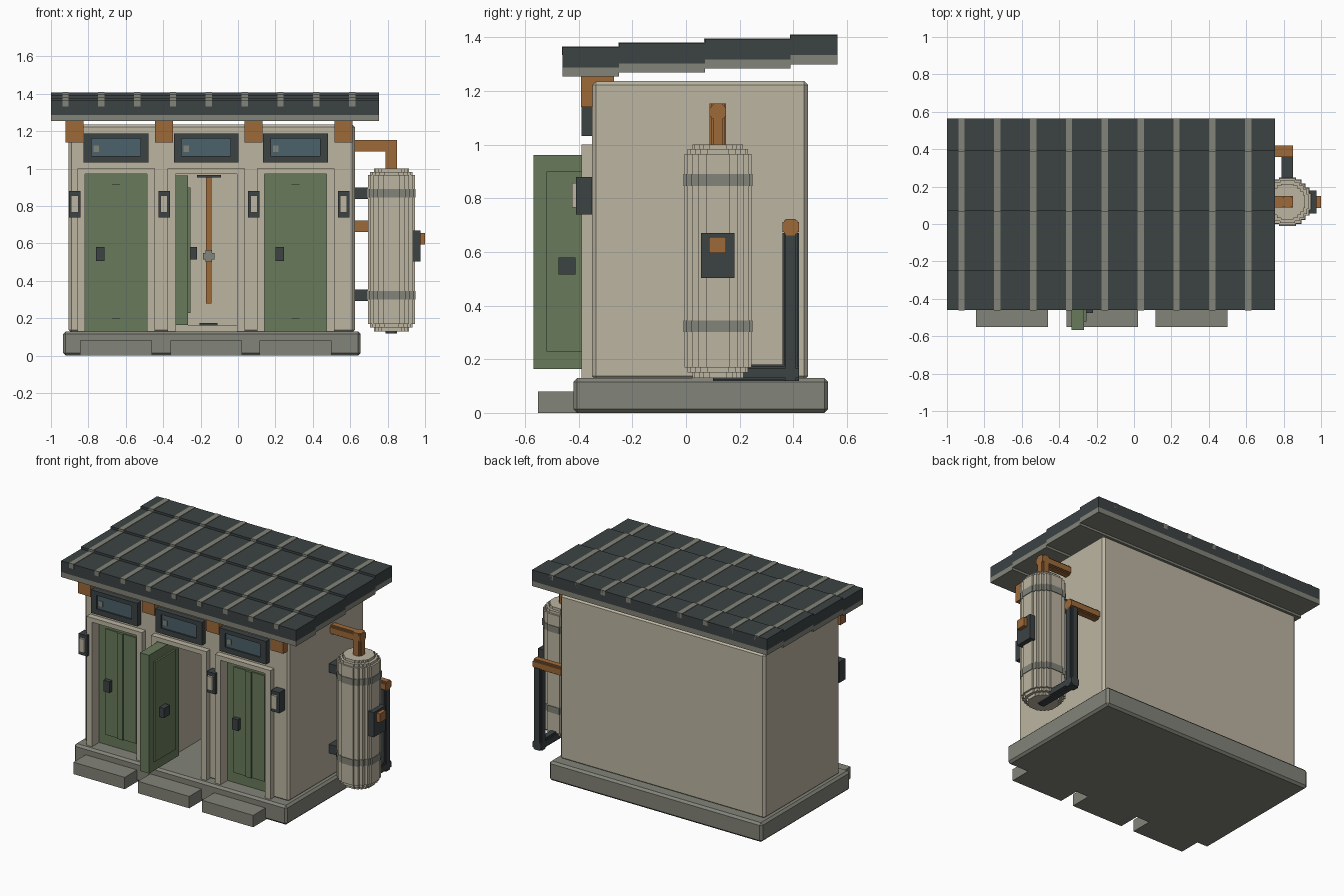
import bpy, bmesh
from mathutils import Vector

old = bpy.data.objects.get("Cube")
if old:
    bpy.data.objects.remove(old, do_unlink=True)


def material(name, rgb):
    lin = [((c / 255 + 0.055) / 1.055) ** 2.4 for c in rgb]
    m = bpy.data.materials.new(name)
    m.use_nodes = True
    m.diffuse_color = (*lin, 1)
    m.node_tree.nodes["Principled BSDF"].inputs["Base Color"].default_value = (*lin, 1)
    return m


BEIGE = material("beige plaster", (188, 181, 162))
GREEN = material("green paint", (104, 122, 91))
GREY = material("grey concrete", (130, 131, 120))
DARK = material("dark slate", (60, 66, 68))
ORANGE = material("orange copper", (158, 106, 58))
GLASS = material("blue glass", (75, 98, 107))


def finish(name, bm, mats):
    bmesh.ops.recalc_face_normals(bm, faces=bm.faces[:])
    me = bpy.data.meshes.new(name)
    bm.to_mesh(me)
    bm.free()
    for m in mats:
        me.materials.append(m)
    ob = bpy.data.objects.new(name, me)
    bpy.context.collection.objects.link(ob)
    return ob


def box(name, x, y, z, mat, bevel=0.0):
    """Box from (min, max) ranges, optionally with chamfered edges."""
    bm = bmesh.new()
    bmesh.ops.create_cube(bm, size=1)
    for v in bm.verts:
        v.co = [r[0] + (c + 0.5) * (r[1] - r[0]) for c, r in zip(v.co, (x, y, z))]
    if bevel:
        bmesh.ops.bevel(bm, geom=bm.edges[:], offset=bevel, segments=1,
                        affect='EDGES', profile=0.5)
    return finish(name, bm, [mat])


TANK_STEPS = [(1, .35), (.92, .35), (.92, .58), (.76, .58), (.76, .76),
              (.58, .76), (.58, .92), (.35, .92), (.35, 1)]
PIPE_STEPS = [(1, .6), (.8, .6), (.8, .8), (.6, .8), (.6, 1)]


def prism(name, steps, r, start, end, mat):
    """Prism with a stair-stepped round section between two points."""
    start, end = Vector(start), Vector(end)
    q = (end - start).to_track_quat('Z', 'Y')
    ring = []
    quarter = [(a * r, b * r) for a, b in steps]
    for _ in range(4):
        ring += quarter
        quarter = [(-b, a) for a, b in quarter]
    bm = bmesh.new()
    face = bm.faces.new([bm.verts.new(start + q @ Vector((a, b, 0))) for a, b in ring])
    ext = bmesh.ops.extrude_face_region(bm, geom=[face], use_keep_orig=True)
    bmesh.ops.translate(bm, vec=end - start,
                        verts=[g for g in ext['geom'] if isinstance(g, bmesh.types.BMVert)])
    return finish(name, bm, [mat])


BAYS = [-0.652, -0.17, 0.308]      # door bay centres
HALF = 0.165                       # half width of an opening
PIERS = [-0.873, -0.395, 0.085, 0.565]

# Foundation and steps
box("foundation", (-0.935, 0.655), (-0.42, 0.53), (0.0, 0.13), GREY, 0.014)
for i, c in enumerate(BAYS):
    box(f"step_{i + 1}", (c - 0.192, c + 0.192), (-0.552, -0.40), (0.0, 0.08), GREY)

# Wall block with the three bays cut out; the middle one is a deep cabin
walls = box("walls", (-0.905, 0.625), (-0.35, 0.455), (0.122, 1.237), BEIGE, 0.015)
for i, c in enumerate(BAYS):
    back = 0.36 if i == 1 else -0.27
    cutter = box("bay_cutter", (c - HALF, c + HALF), (-0.5, back), (0.05, 0.97), BEIGE)
    cutter.hide_render = True
    mod = walls.modifiers.new("bay", 'BOOLEAN')
    mod.operation, mod.solver, mod.object = 'DIFFERENCE', 'EXACT', cutter
    bpy.context.view_layer.objects.active = walls
    bpy.ops.object.modifier_apply(modifier=mod.name)
    bpy.data.objects.remove(cutter, do_unlink=True)

# Green lower band on the outer faces only
bm = bmesh.new()
bm.from_mesh(walls.data)
bmesh.ops.bisect_plane(bm, geom=bm.verts[:] + bm.edges[:] + bm.faces[:],
                       plane_co=(0, 0, 0.51), plane_no=(0, 0, 1))
for f in bm.faces:
    p = f.calc_center_median()
    outside = p.y < -0.34 or p.y > 0.43 or p.x < -0.885 or p.x > 0.605
    f.material_index = 1 if outside and p.z < 0.51 else 0
bm.to_mesh(walls.data)
bm.free()
walls.data.materials.clear()
walls.data.materials.append(BEIGE)
walls.data.materials.append(GREEN)

# Door frames and transom windows
for i, c in enumerate(BAYS):
    n = i + 1
    for side, s in (("left", 1), ("right", -1)):
        xs = sorted((c + s * HALF, c + s * (HALF + 0.042)))
        box(f"frame_{n}_{side}_jamb", xs, (-0.39, -0.345), (0.13, 0.97), BEIGE)
    box(f"frame_{n}_header", (c - HALF - 0.042, c + HALF + 0.042), (-0.39, -0.345),
        (0.97, 1.0), BEIGE)
    w0, w1, z0, z1 = c - 0.173, c + 0.173, 1.032, 1.188
    box(f"window_{n}_backing", (w0, w1), (-0.375, -0.34), (z0, z1), DARK)
    box(f"window_{n}_glass", (w0 + 0.042, w1 - 0.042), (-0.38, -0.37), (1.068, 1.16), GLASS)
    for part, xr, zr in (("left", (w1 - 0.042, w1), (z0, z1)),
                         ("right", (w0, w0 + 0.042), (z0, z1)),
                         ("bottom", (w0, w1), (z0, 1.068)),
                         ("top", (w0, w1), (1.16, z1))):
        box(f"window_{n}_{part}_rail", xr, (-0.39, -0.37), zr, DARK)
    box(f"window_{n}_glint", (w0 + 0.052, w0 + 0.082), (-0.383, -0.379), (1.09, 1.125), GREY)

# Closed doors with raised panel, batten and handle
for n, c in ((1, BAYS[0]), (3, BAYS[2])):
    box(f"door_{n}", (c - HALF, c + HALF), (-0.315, -0.26), (0.13, 0.97), GREEN)
    box(f"door_{n}_panel", (c - 0.115, c + 0.115), (-0.323, -0.31), (0.2, 0.915), GREEN)
    box(f"door_{n}_batten", (c - 0.022, c + 0.022), (-0.331, -0.32), (0.2, 0.915), GREEN)
    box(f"door_{n}_handle", (c - 0.107, c - 0.063), (-0.352, -0.315), (0.505, 0.58), DARK)

# Open door of the middle cabin
box("open_door", (-0.335, -0.267), (-0.568, -0.25), (0.163, 0.962), GREEN)
box("open_door_panel", (-0.27, -0.255), (-0.52, -0.295), (0.228, 0.9), GREEN)
box("open_door_handle", (-0.257, -0.22), (-0.475, -0.412), (0.515, 0.58), DARK)

# Cabin fittings
box("cabin_skirting", (-0.335, -0.005), (0.345, 0.365), (0.13, 0.165), BEIGE)
box("cabin_drain", (-0.205, -0.11), (0.26, 0.345), (0.16, 0.175), DARK)
box("cabin_pipe", (-0.171, -0.141), (0.305, 0.335), (0.28, 0.955), ORANGE)
box("cabin_pipe_mount", (-0.22, -0.09), (0.25, 0.36), (0.952, 0.966), DARK)
box("valve_body", (-0.173, -0.139), (0.285, 0.345), (0.5, 0.565), GREY)
box("valve_wheel", (-0.187, -0.125), (0.29, 0.315), (0.515, 0.55), GREY)

# Wall lamps on the piers and copper eave brackets above them
for i, c in enumerate(PIERS):
    box(f"lamp_{i + 1}_housing", (c - 0.031, c + 0.031), (-0.41, -0.345), (0.74, 0.88), DARK)
    box(f"lamp_{i + 1}_lens", (c - 0.019, c + 0.019), (-0.425, -0.405), (0.765, 0.857), BEIGE)
    b = c - 0.001
    box(f"bracket_{i + 1}_block", (b - 0.048, b + 0.048), (-0.392, -0.33), (1.14, 1.26), ORANGE)
    box(f"bracket_{i + 1}_arm", (b - 0.048, b + 0.048), (-0.34, -0.268), (1.225, 1.28), ORANGE)

# Stepped roof: slate over a grey soffit, with flush ribs
TIERS = [(-0.46, -0.25, 1.363), (-0.25, 0.07, 1.378), (0.07, 0.39, 1.393), (0.39, 0.565, 1.408)]
for t, (y0, y1, top) in enumerate(TIERS):
    box(f"roof_tier_{t + 1}", (-1, 0.755), (y0, y1), (top - 0.075, top), DARK)
    box(f"roof_soffit_{t + 1}", (-1, 0.755), (y0, y1), (top - 0.109, top - 0.075), GREY)
    for r in range(9):
        x = -0.922 + r * 0.1915
        box(f"roof_rib_{t + 1}_{r + 1}", (x - 0.017, x + 0.017), (y0 - 0.002, y1),
            (top - 0.03, top + 0.003), GREY)

# Water tank with stepped ends and straps
TX, TY = 0.82, 0.119
for name, r, z0, z1 in (("tank_body", 0.125, 0.17, 0.965), ("tank_shoulder", 0.113, 0.15, 0.983),
                        ("tank_cap", 0.094, 0.13, 1.0)):
    prism(name, TANK_STEPS, r, (TX, TY, z0), (TX, TY, z1), BEIGE)
for name, z in (("lower", 0.323), ("upper", 0.868)):
    prism(f"tank_{name}_strap", TANK_STEPS, 0.129, (TX, TY, z - 0.022), (TX, TY, z + 0.022), GREY)
    box(f"tank_{name}_mount", (0.615, 0.72), (TY - 0.04, TY + 0.04), (z - 0.03, z + 0.03), DARK)
box("control_box", (0.93, 0.976), (0.055, 0.18), (0.503, 0.67), DARK)
box("control_knob", (0.97, 1.0), (0.086, 0.15), (0.595, 0.655), ORANGE)

# Pipes: copper feeds from the wall, dark return under the tank
R = 0.031
PIPES = [("top_feed_run", (0.6, TY, 1.122), (TX + R, TY, 1.122), ORANGE),
         ("top_feed_drop", (TX, TY, 0.98), (TX, TY, 1.153), ORANGE),
         ("side_feed_run", (0.6, 0.39, 0.692), (TX + R, 0.39, 0.692), ORANGE),
         ("return_riser", (TX, 0.39, 0.118), (TX, 0.39, 0.67), DARK),
         ("return_run", (TX, 0.10, 0.149), (TX, 0.39 + R, 0.149), DARK)]
for name, a, b, mat in PIPES:
    prism(name, PIPE_STEPS, R, a, b, mat)
